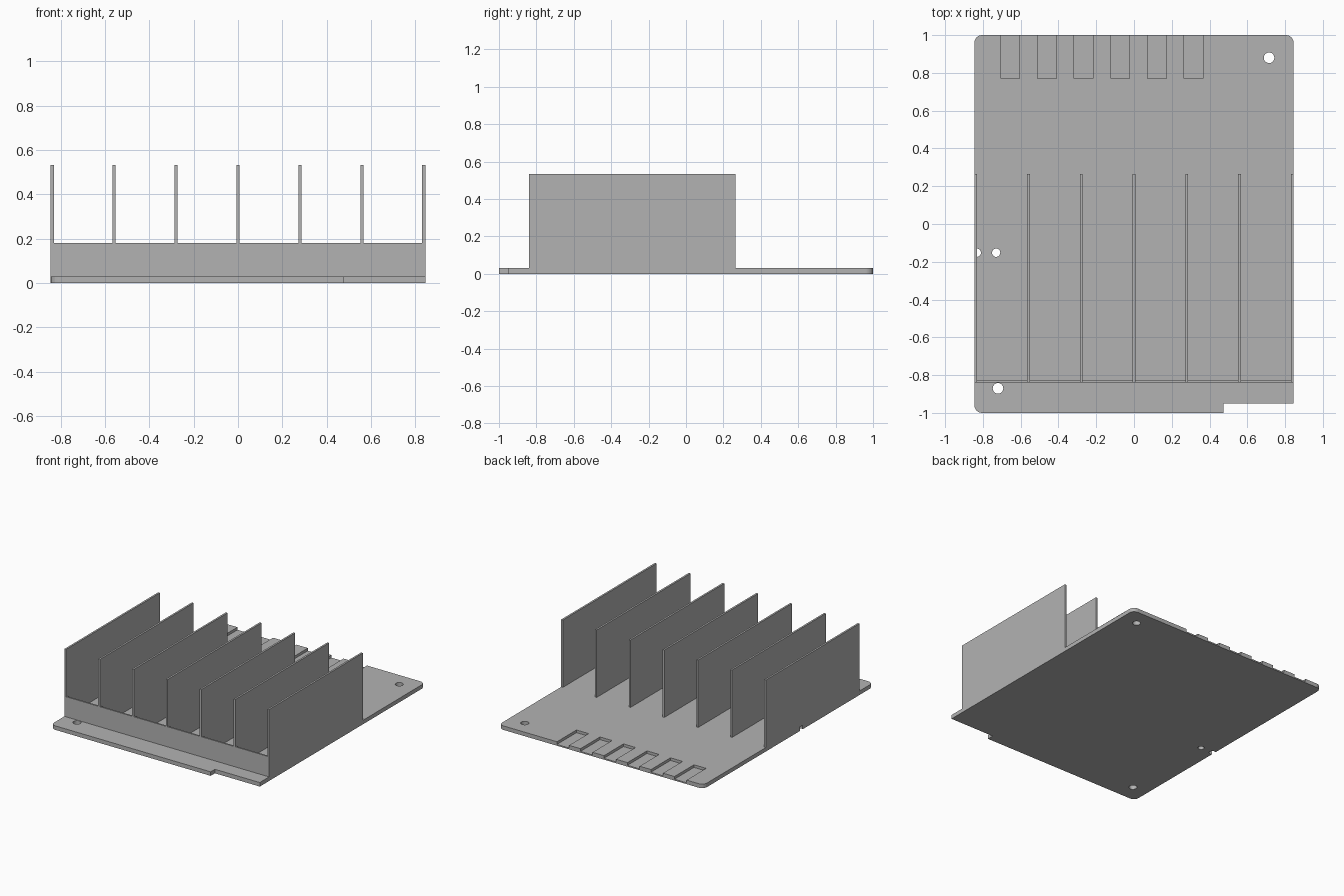
import bpy, bmesh, math
from mathutils import Matrix, Vector

cube = bpy.data.objects.get("Cube")
if cube:
    bpy.data.objects.remove(cube, do_unlink=True)

grey = bpy.data.materials.new("light grey")
grey.use_nodes = True
grey.diffuse_color = (0.45, 0.45, 0.45, 1)
grey.node_tree.nodes["Principled BSDF"].inputs["Base Color"].default_value = (0.45, 0.45, 0.45, 1)

HALF_X, THICK = 0.845, 0.03
FIN_T, FIN_FRONT, FIN_BACK, FIN_TOP = 0.014, -0.84, 0.265, 0.533
WALL_TOP, WALL_T = 0.18, 0.012


def finish(name, bm):
    bmesh.ops.recalc_face_normals(bm, faces=bm.faces)
    mesh = bpy.data.meshes.new(name)
    bm.to_mesh(mesh)
    bm.free()
    mesh.materials.append(grey)
    obj = bpy.data.objects.new(name, mesh)
    bpy.context.collection.objects.link(obj)
    return obj


def add_box(bm, lo, hi):
    lo, hi = Vector(lo), Vector(hi)
    place = Matrix.Translation((lo + hi) / 2) @ Matrix.Diagonal((*(hi - lo), 1))
    bmesh.ops.create_cube(bm, size=1, matrix=place)


def box(name, lo, hi):
    bm = bmesh.new()
    add_box(bm, lo, hi)
    return finish(name, bm)


def arc(cx, cy, start, r=0.04, steps=6):
    return [(cx + r * math.cos(a), cy + r * math.sin(a))
            for a in (start + math.pi / 2 * i / steps for i in range(steps + 1))]


# Base plate outline: three rounded corners and a stepped front edge
inner = HALF_X - 0.04
outline = [(0.475, -1), (0.475, -0.95), (HALF_X, -0.95)]
outline += arc(inner, 0.96, 0)
outline += arc(-inner, 0.96, math.pi / 2)
outline += arc(-inner, -0.96, math.pi)
bm = bmesh.new()
face = bm.faces.new([bm.verts.new((x, y, 0)) for x, y in outline])
ext = bmesh.ops.extrude_face_region(bm, geom=[face])
bmesh.ops.translate(bm, vec=(0, 0, THICK),
                    verts=[v for v in ext["geom"] if isinstance(v, bmesh.types.BMVert)])
plate = finish("base_plate", bm)

# Cutters: back edge pockets and through holes
bm = bmesh.new()
for i in range(6):
    x = -0.655 + 0.194 * i
    add_box(bm, (x - 0.05, 0.77, 0.01), (x + 0.05, 1.1, 0.1))
for x, y, r in [(0.715, 0.88, 0.028), (-0.72, -0.87, 0.028),
                (-0.73, -0.152, 0.022), (-0.832, -0.152, 0.022)]:
    bmesh.ops.create_cone(bm, cap_ends=True, segments=24, radius1=r, radius2=r,
                          depth=0.2, matrix=Matrix.Translation((x, y, 0)))
cutter = finish("plate_cutter", bm)
cutter.hide_render = True
cut = plate.modifiers.new("cut", 'BOOLEAN')
cut.operation, cut.solver, cut.object = 'DIFFERENCE', 'EXACT', cutter
bpy.context.view_layer.update()
baked = bpy.data.meshes.new_from_object(plate.evaluated_get(bpy.context.evaluated_depsgraph_get()))
plate.modifiers.clear()
plate.data = baked
bpy.data.objects.remove(cutter, do_unlink=True)

# Seven upright fins, with the low front wall filling the gaps between them
pitch = (2 * HALF_X - FIN_T) / 6
for i in range(7):
    x = -HALF_X + pitch * i
    box(f"fin_{i + 1}", (x, FIN_FRONT, THICK), (x + FIN_T, FIN_BACK, FIN_TOP))
    if i < 6:
        box(f"front_wall_{i + 1}", (x + FIN_T, FIN_FRONT, THICK),
            (x + pitch, FIN_FRONT + WALL_T, WALL_TOP))
